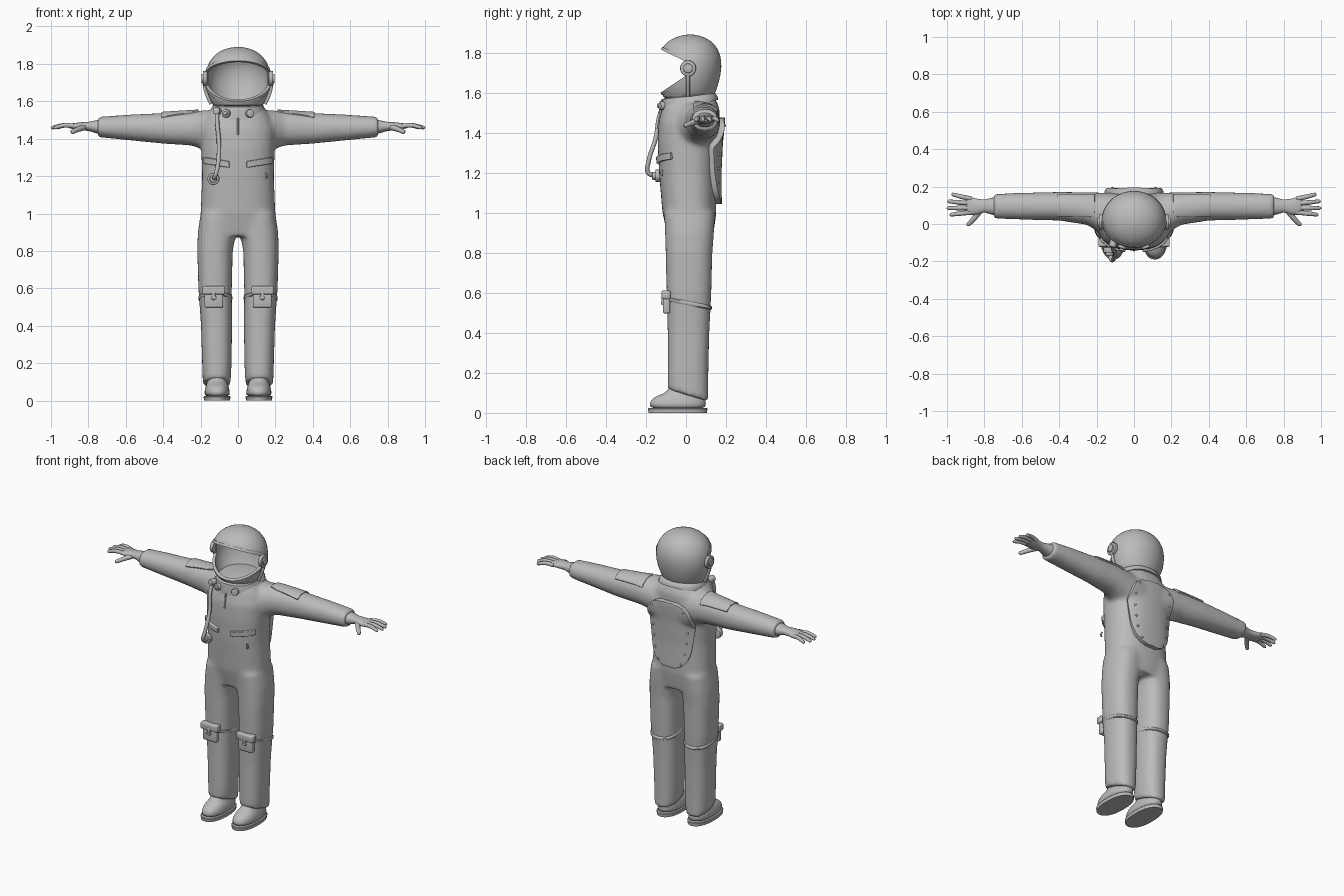
import bpy, bmesh, math
from mathutils import Vector, Matrix
from mathutils.bvhtree import BVHTree

if "Cube" in bpy.data.objects:
    bpy.data.objects.remove(bpy.data.objects["Cube"])

grey = bpy.data.materials.new("suit grey")
grey.use_nodes = True
GREY = (0.5, 0.5, 0.5, 1)
grey.diffuse_color = GREY
for node in grey.node_tree.nodes:
    if node.type == "BSDF_PRINCIPLED":
        node.inputs["Base Color"].default_value = GREY


def make(name, bm):
    bmesh.ops.recalc_face_normals(bm, faces=bm.faces)
    me = bpy.data.meshes.new(name)
    bm.to_mesh(me)
    bm.free()
    ob = bpy.data.objects.new(name, me)
    bpy.context.collection.objects.link(ob)
    return ob


def mod(ob, kind, **settings):
    m = ob.modifiers.new(kind.title(), kind)
    for key, value in settings.items():
        setattr(m, key, value)


def finish(ob, angle=40, mirror=False):
    """Apply the modifiers, then give material and shading."""
    if mirror:
        mod(ob, "MIRROR", use_mirror_merge=False)
    bpy.context.view_layer.update()
    dg = bpy.context.evaluated_depsgraph_get()
    me = bpy.data.meshes.new_from_object(ob.evaluated_get(dg))
    ob.modifiers.clear()
    ob.data = me
    me.materials.clear()
    me.materials.append(grey)
    me.shade_smooth()
    me.set_sharp_from_angle(angle=math.radians(angle))
    return ob


def loft(bm, rings, axis="z", power=2.4, grow=0, side=1, n=32):
    """Skin superellipse rings: (along, a0, a1, b0, b1[, tilt])."""
    loops = []
    for t, a0, a1, b0, b1, *tilt in rings:
        loop = []
        for i in range(n):
            w = math.tau * i / n
            c, s = math.cos(w), math.sin(w)
            a = (a0 + a1) / 2 + ((a1 - a0) / 2 + grow) * math.copysign(abs(c) ** (2 / power), c)
            b = (b0 + b1) / 2 + ((b1 - b0) / 2 + grow) * math.copysign(abs(s) ** (2 / power), s)
            z = t + (tilt[0] * b if tilt else 0)
            co = (a * side, b, z) if axis == "z" else (t * side, a, b)
            loop.append(bm.verts.new(co))
        loops.append(loop)
    for lo, hi in zip(loops, loops[1:]):
        for i in range(n):
            j = (i + 1) % n
            bm.faces.new((lo[i], lo[j], hi[j], hi[i]))
    bm.faces.new(loops[0][::-1])
    bm.faces.new(loops[-1])


def loft_part(name, rings, **kw):
    bm = bmesh.new()
    loft(bm, rings, **kw)
    return make(name, bm)


def disc(name, centre, axis, r, depth, mirror=False, bevel=0.005):
    bm = bmesh.new()
    rot = Vector(axis).to_track_quat("Z", "Y").to_matrix().to_4x4()
    bmesh.ops.create_cone(bm, cap_ends=True, segments=24, radius1=r, radius2=r, depth=depth,
                          matrix=Matrix.Translation(centre) @ rot)
    ob = make(name, bm)
    mod(ob, "BEVEL", width=bevel, segments=2)
    return finish(ob, mirror=mirror)


def box(name, centre, size, bevel=0.008, mirror=True):
    bm = bmesh.new()
    bmesh.ops.create_cube(bm, matrix=Matrix.Translation(centre) @ Matrix.Diagonal((*size, 1)))
    ob = make(name, bm)
    mod(ob, "BEVEL", width=bevel, segments=3)
    return finish(ob, mirror=mirror)


def tube(name, points, radius, radii=None):
    cu = bpy.data.curves.new(name, "CURVE")
    cu.dimensions = "3D"
    cu.bevel_depth, cu.bevel_resolution, cu.use_fill_caps = radius, 3, True
    sp = cu.splines.new("BEZIER")
    sp.bezier_points.add(len(points) - 1)
    for i, (bp, co) in enumerate(zip(sp.bezier_points, points)):
        bp.co = co
        bp.handle_left_type = bp.handle_right_type = "AUTO"
        bp.radius = radii[i] if radii else 1
    sp.resolution_u = 8
    cu.materials.append(grey)
    ob = bpy.data.objects.new(name, cu)
    bpy.context.collection.objects.link(ob)
    return ob


# One-piece suit: torso, legs and sleeves fused and relaxed
bm = bmesh.new()
loft(bm, [(0.88, -.2, .2, -.09, .135), (1.0, -.2, .2, -.118, .152), (1.2, -.192, .192, -.135, .15),
          (1.35, -.197, .197, -.142, .157), (1.45, -.2, .2, -.138, .168), (1.52, -.175, .175, -.12, .168),
          (1.56, -.14, .14, -.11, .152), (1.58, -.128, .128, -.105, .142)])
for s in (-1, 1):
    loft(bm, [(.09, .04, .188, -.092, .112, -.3), (.2, .034, .192, -.092, .112), (.4, .032, .198, -.092, .117),
              (.6, .033, .212, -.097, .127), (.8, .028, .218, -.102, .132), (.9, .01, .215, -.105, .14),
              (1.0, 0, .2, -.11, .145)], side=s)
    loft(bm, [(.08, -.07, .165, 1.3, 1.55), (.18, -.05, .168, 1.34, 1.552), (.25, -.005, .17, 1.363, 1.547),
              (.4, .018, .172, 1.373, 1.538), (.6, .023, .167, 1.393, 1.528), (.75, .028, .162, 1.408, 1.517)],
         axis="x", power=2.1, side=s)
suit = make("suit", bm)
mod(suit, "REMESH", mode="VOXEL", voxel_size=0.011)
mod(suit, "SMOOTH", factor=0.5, iterations=14)
finish(suit, 60)

# Collar
collar = loft_part("collar", [(1.525, -.15, .15, -.125, .16, .25), (1.55, -.146, .146, -.124, .158, .2),
                              (1.58, -.133, .133, -.118, .148, .1), (1.585, -.12, .12, -.1, .135, .1)])
finish(collar)

# Helmet shell, cut open at the face, with a raised rim
HELMET = [(1.555, -.125, .125, -.105, .13), (1.60, -.146, .146, -.126, .147), (1.66, -.169, .169, -.133, .168),
          (1.73, -.176, .176, -.136, .18), (1.79, -.167, .167, -.136, .174), (1.84, -.135, .135, -.112, .148),
          (1.87, -.095, .095, -.07, .11), (1.886, -.05, .05, -.028, .07), (1.891, -.012, .012, .008, .032)]


def wedge(name, d):
    bm = bmesh.new()
    profile = [(d, 1.755 + d), (-.13, 1.818 + d), (-.3, 1.9 + d), (-.3, 1.49 - d), (-.12, 1.605 - d), (d, 1.685 - d)]
    face = bm.faces.new([bm.verts.new((-.4, y, z)) for y, z in profile])
    out = bmesh.ops.extrude_face_region(bm, geom=[face])["geom"]
    bmesh.ops.translate(bm, vec=(.8, 0, 0), verts=[v for v in out if isinstance(v, bmesh.types.BMVert)])
    ob = make(name, bm)
    ob.hide_render = True
    ob.hide_set(True)
    return ob


opening, border = wedge("opening_cutter", 0), wedge("rim_cutter", 0.016)
for name, grow in (("helmet", 0), ("helmet_rim", 0.005)):
    ob = loft_part(name, HELMET, power=2, grow=grow, n=40)
    mod(ob, "SUBSURF", levels=1)
    mod(ob, "SOLIDIFY", thickness=0.012, offset=-1)
    if grow:
        mod(ob, "BOOLEAN", operation="INTERSECT", object=border, solver="EXACT")
    mod(ob, "BOOLEAN", operation="DIFFERENCE", object=opening, solver="EXACT")
    finish(ob, 35)
disc("ear_pivot", (.176, .01, 1.722), (1, 0, 0), .04, .024, True)
disc("ear_cap", (.186, .01, 1.722), (1, 0, 0), .024, .02, True)
strap = tube("chin_strap", [(.182, .01, 1.70), (.172, .01, 1.65), (.145, .01, 1.585)], .009)
mod(strap, "MIRROR")

# Gloves
for s, label in ((1, "left"), (-1, "right")):
    glove = loft_part(label + "_glove", [(.72, .045, .147, 1.422, 1.503), (.76, .05, .14, 1.43, 1.498),
                                         (.8, .062, .13, 1.442, 1.49), (.84, .05, .135, 1.444, 1.488),
                                         (.88, .048, .146, 1.45, 1.483), (.9, .056, .14, 1.456, 1.476)],
                      axis="x", power=2.2, side=s, n=20)
    finish(glove, 60)
    for i, (y0, x1, y1) in enumerate([(.135, .97, .158), (.11, .992, .121), (.086, .995, .085), (.062, .98, .05)]):
        mid = ((.88 + x1) / 2, (y0 + y1) / 2, 1.471)
        pts = [(.87, y0, 1.467), mid, (x1, y1, 1.459), (x1 + .006, y1, 1.458)]
        tube(f"{label}_finger_{i + 1}", [(s * x, y, z) for x, y, z in pts], .0125, (1, 1, .75, .3))
    pts = [(.82, .075, 1.462), (.855, .03, 1.45), (.887, -.004, 1.436), (.892, -.009, 1.434)]
    tube(label + "_thumb", [(s * x, y, z) for x, y, z in pts], .014, (1.2, 1, .8, .3))

# Boots and soles
boot = loft_part("boots", [(.015, .045, .178, -.18, .1), (.045, .044, .18, -.184, .1), (.07, .048, .175, -.172, .098),
                           (.088, .055, .168, -.14, .095), (.1, .06, .164, -.095, .093), (.16, .065, .16, -.07, .09)],
                 power=2.3)
mod(boot, "SUBSURF", levels=1)
finish(boot, 60, True)
sole = loft_part("soles", [(0, .043, .181, -.187, .105), (.02, .04, .184, -.19, .107), (.024, .044, .18, -.186, .103)],
                 power=2.3)
finish(sole, 35, True)

# Knee seams and knee pouches
seam = loft_part("knee_seams", [(.54, .034, .208, -.094, .124, -.2), (.545, .03, .212, -.099, .129, -.2),
                                (.556, .03, .212, -.099, .129, -.2), (.561, .034, .208, -.094, .124, -.2)])
finish(seam, 40, True)
box("knee_pouch", (.13, -.098, .54), (.1, .035, .085))
box("pouch_flap", (.13, -.1, .59), (.122, .044, .044))
box("pouch_strap", (.13, -.117, .563), (.018, .012, .05), .003)
box("pouch_buckle", (.13, -.12, .55), (.03, .012, .014), .003)


def plate(name, place, axis, thick, mirror=False, n=16, bevel=0.004):
    """Grid laid onto the suit by projection, then thickened."""
    bm = bmesh.new()
    v = [[bm.verts.new(place(i / n, j / n)) for i in range(n + 1)] for j in range(n + 1)]
    for j in range(n):
        for i in range(n):
            bm.faces.new((v[j][i], v[j][i + 1], v[j + 1][i + 1], v[j + 1][i]))
    ob = make(name, bm)
    mod(ob, "SHRINKWRAP", target=suit, wrap_method="PROJECT", use_negative_direction=True,
        use_positive_direction=True, **{"use_project_" + axis: True})
    mod(ob, "SOLIDIFY", thickness=thick, offset=0)
    mod(ob, "BEVEL", width=bevel, segments=2, limit_method="ANGLE", angle_limit=math.radians(50))
    return finish(ob, 45, mirror)


# Shoulder patches, chest pockets and back pad
plate("shoulder_patches", lambda u, v: (.21 + .2 * u, .04 + .115 * v, 1.8), "z", .016, True)
plate("chest_pockets", lambda u, v: (.045 + .13 * u, -.4, 1.245 + .034 * v + .022 * u), "y", .028, True, 8)


def pad_point(u, v, y=.4, inset=1.0):
    v = .01 + .98 * v
    half = (.115 + .055 * v) * (1 - abs(2 * v - 1) ** 5) ** .5 * inset
    return Vector(((2 * u - 1) * half, y, 1.04 + .44 * v))


pad = plate("back_pad", pad_point, "y", .056, n=24, bevel=.01)
bpy.context.view_layer.update()
tree = BVHTree.FromObject(pad, bpy.context.evaluated_depsgraph_get())
bm = bmesh.new()
for side in (0, 1):
    for k in range(6):
        spot = tree.ray_cast(pad_point(side, .08 + .165 * k, inset=.85), Vector((0, -1, 0)))[0]
        if spot:
            bmesh.ops.create_uvsphere(bm, u_segments=10, v_segments=6, radius=.007,
                                      matrix=Matrix.Translation(spot))
finish(make("pad_rivets", bm), 60)

# Air hose with its fittings, collar studs and zips
tube("air_hose", [(-.11, -.1, 1.555), (-.112, -.128, 1.5), (-.102, -.152, 1.37), (-.108, -.186, 1.26),
                  (-.122, -.188, 1.2), (-.132, -.14, 1.185)], .0115)
disc("hose_socket", (-.132, -.138, 1.185), (0, -1, 0), .032, .03)
disc("hose_nut", (-.132, -.155, 1.185), (0, -1, 0), .02, .03)
disc("hose_top_fitting", (-.11, -.1, 1.548), (-.3, -1, .1), .02, .05)
disc("collar_studs", (.062, -.118, 1.535), (.35, -1, .1), .022, .03, True)
disc("stud_cap", (-.064, -.13, 1.535), (-.35, -1, .1), .011, .03)
tube("front_zip", [(0, -.128, 1.51), (0, -.134, 1.46), (0, -.142, 1.42)], .005)
tube("side_zip_pull", [(.15, -.118, 1.215), (.155, -.122, 1.2), (.153, -.12, 1.185)], .005)
